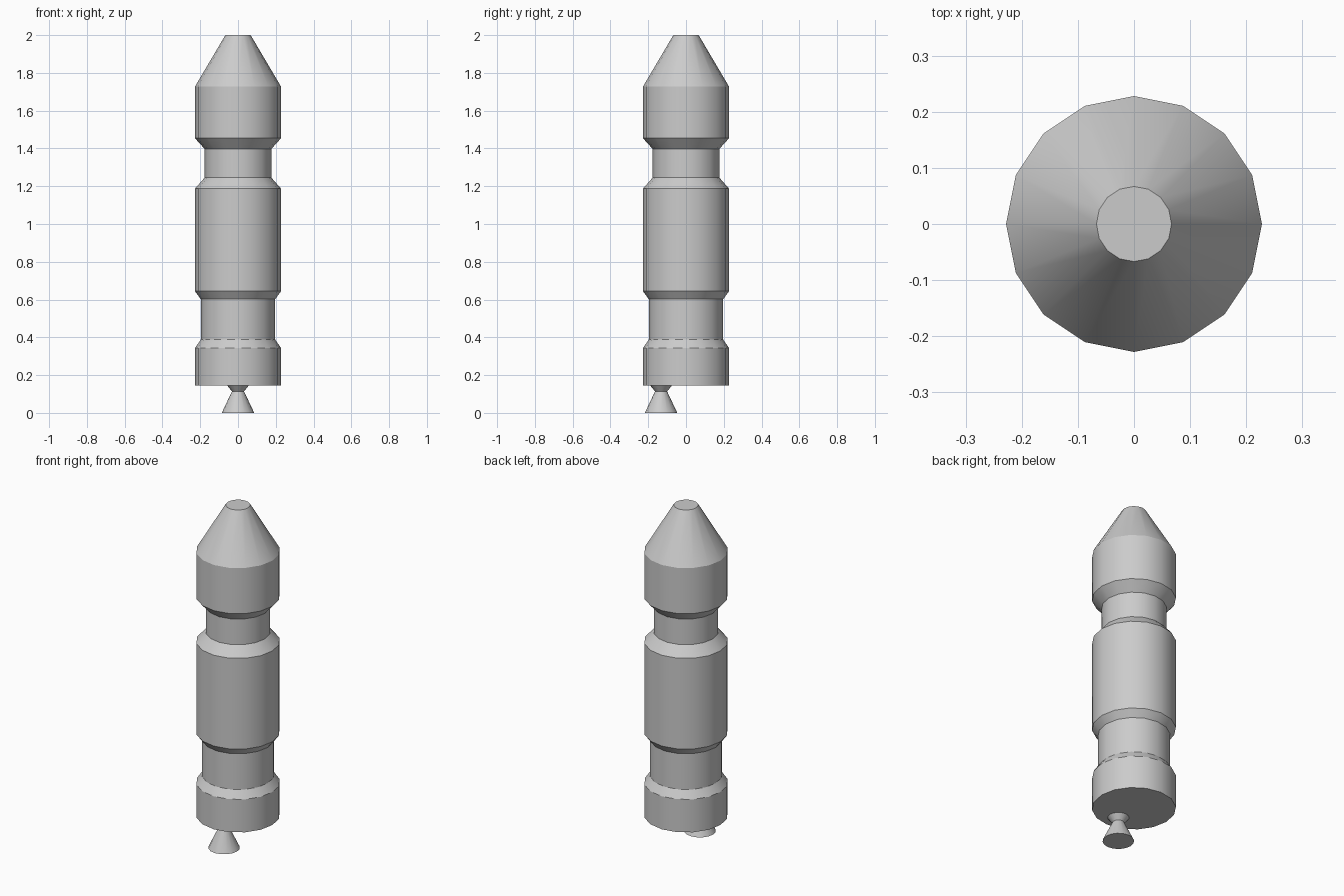
import bpy, bmesh, math

if "Cube" in bpy.data.objects:
    bpy.data.objects.remove(bpy.data.objects["Cube"])

SIDES = 16


def turned_part(name, profile, centre=(0, 0), sides=SIDES):
    """Closed turned solid from (radius, height) pairs, bottom to top."""
    bm = bmesh.new()
    rings = []
    for r, z in profile:
        rings.append([bm.verts.new((r * math.cos(2 * math.pi * i / sides),
                                    r * math.sin(2 * math.pi * i / sides), z))
                      for i in range(sides)])
    for low, high in zip(rings, rings[1:]):
        for i in range(sides):
            j = (i + 1) % sides
            bm.faces.new((low[i], low[j], high[j], high[i]))
    bm.faces.new(rings[0][::-1])
    bm.faces.new(rings[-1])
    mesh = bpy.data.meshes.new(name)
    bm.to_mesh(mesh)
    bm.free()
    obj = bpy.data.objects.new(name, mesh)
    obj.location = (centre[0], centre[1], 0)
    bpy.context.collection.objects.link(obj)
    # Smooth round the sides, crisp at the profile's steps
    bpy.ops.object.select_all(action='DESELECT')
    obj.select_set(True)
    bpy.context.view_layer.objects.active = obj
    bpy.ops.object.shade_smooth_by_angle(angle=math.radians(28))
    return obj


# Main hull: wide sections, two waists and a blunt nose cone
R = 0.228
turned_part("rocket_body", [
    (R, 0.146), (R, 0.343), (0.197, 0.388), (0.197, 0.602), (R, 0.644),
    (R, 1.187), (0.177, 1.245), (0.177, 1.398), (R, 1.454),
    (R, 1.727), (0.067, 2.0),
])

# Single engine nozzle, set toward the front edge of the base
turned_part("engine_nozzle", [(0.086, 0.0), (0.032, 0.114), (0.06, 0.148)],
            centre=(0, -0.132))
